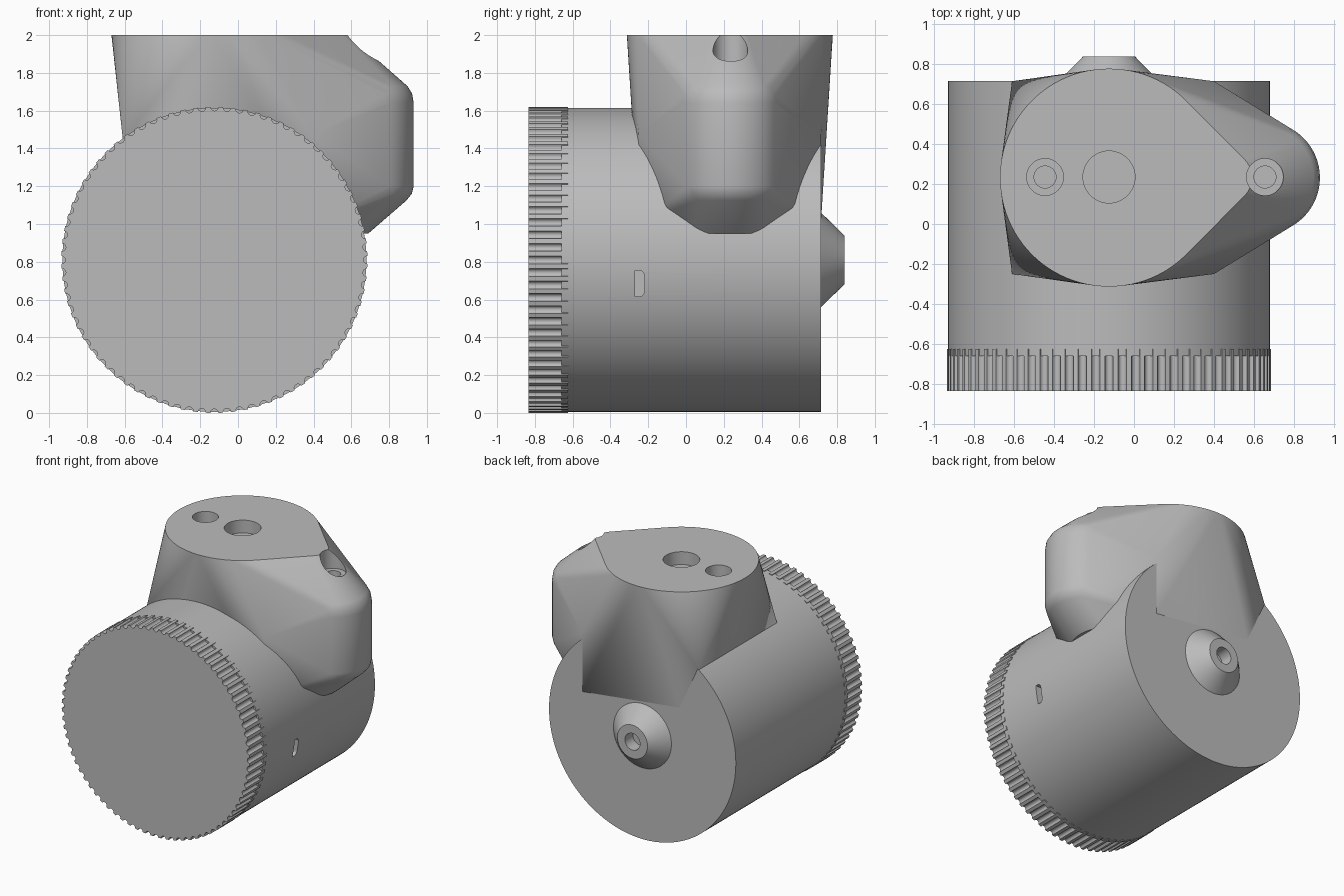
import bpy, bmesh
from math import sin, cos, pi, radians
from mathutils import Matrix, Vector

cube = bpy.data.objects.get("Cube")
if cube:
    bpy.data.objects.remove(cube, do_unlink=True)

CX, CZ = -0.125, 0.81      # axis of the round housing
MY = 0.232                 # centre line of the mount
FACE_Y = 0.715             # back face of the housing

grey = bpy.data.materials.new("plain grey")
grey.use_nodes = True
grey.diffuse_color = (0.5, 0.5, 0.5, 1)
grey.node_tree.nodes["Principled BSDF"].inputs["Base Color"].default_value = (0.5, 0.5, 0.5, 1)


def make_object(name, bm):
    bmesh.ops.recalc_face_normals(bm, faces=bm.faces)
    mesh = bpy.data.meshes.new(name)
    bm.to_mesh(mesh)
    bm.free()
    mesh.materials.append(grey)
    obj = bpy.data.objects.new(name, mesh)
    bpy.context.collection.objects.link(obj)
    return obj


def activate(obj):
    bpy.ops.object.select_all(action='DESELECT')
    obj.select_set(True)
    bpy.context.view_layer.objects.active = obj


def smooth(obj, angle=28):
    activate(obj)
    bpy.ops.object.shade_smooth_by_angle(angle=radians(angle))


def prism(name, points, direction):
    """Extrude a closed outline of 3D points along a direction."""
    bm = bmesh.new()
    face = bm.faces.new([bm.verts.new(p) for p in points])
    side = bmesh.ops.extrude_face_region(bm, geom=[face])
    verts = [g for g in side["geom"] if isinstance(g, bmesh.types.BMVert)]
    bmesh.ops.translate(bm, vec=direction, verts=verts)
    return make_object(name, bm)


def lathe(name, profile, steps=128):
    """Turn (radius, y) points around the housing axis."""
    bm = bmesh.new()
    verts = [bm.verts.new((CX + r, y, CZ)) for r, y in profile]
    edges = [bm.edges.new(pair) for pair in zip(verts, verts[1:])]
    bmesh.ops.spin(bm, geom=verts + edges, cent=(CX, 0, CZ), axis=(0, 1, 0),
                   angle=2 * pi, steps=steps, use_merge=True)
    bmesh.ops.remove_doubles(bm, verts=bm.verts, dist=1e-5)
    return make_object(name, bm)


def circle(x, y, r, z, n=96):
    return [(x + r * cos(2 * pi * i / n), y + r * sin(2 * pi * i / n), z) for i in range(n)]


def cut(obj, cutter):
    activate(obj)
    mod = obj.modifiers.new("cut", 'BOOLEAN')
    mod.operation, mod.solver, mod.object = 'DIFFERENCE', 'EXACT', cutter
    bpy.ops.object.modifier_apply(modifier=mod.name)
    bpy.data.objects.remove(cutter, do_unlink=True)


# Round housing with a small D-shaped slot on its left side
housing = lathe("housing", [(0, -0.66), (0.805, -0.66), (0.805, FACE_Y), (0, FACE_Y)], 160)
slot = [(0.5, -0.27, 0.615), (0.5, -0.27, 0.755)]
for z, start in ((0.725, 90), (0.645, 0)):
    slot += [(0.5, -0.25 + 0.03 * cos(radians(start - a)), z + 0.03 * sin(radians(start - a)))
             for a in range(0, 91, 15)]
cut(housing, prism("slot_cutter", slot, (0.4, 0, 0)))
smooth(housing)

# Knurled end cap: a disc with half-round notches around the rim
NOTCHES, R, NR = 76, 0.81, 0.021
outline = []
for i in range(NOTCHES):
    turn = Matrix.Rotation(2 * pi * i / NOTCHES, 2)
    for k in range(7):
        a = pi * k / 6
        p = turn @ Vector((R - NR * sin(a), -NR * cos(a)))
        outline.append((CX + p.x, -0.835, CZ + p.y))
cap = prism("knurled_cap", outline, (0, 0.21, 0))
smooth(cap, 35)

# Conical hub on the back, with a blind hole
hub = lathe("rear_hub", [(0.25, FACE_Y - 0.01), (0.25, FACE_Y), (0.13, 0.838),
                         (0.065, 0.838), (0.065, 0.74), (0, 0.74)], 64)
smooth(hub)

# Mount: hull of a teardrop top, a boxy foot and a rounded boss
points = circle(CX, MY, 0.545, 2) + circle(0.46, MY, 0.13, 2)
for side in (-1, 1):
    y = MY + side * 0.482
    points += [(-0.61, y, 1.45), (-0.45, y, 1.1), (0.4, y, 1.47), (0.4, y, 1.0)]
for x, r, z in ((0.62, 0.235, 1.765), (0.637, 0.26, 1.73), (0.647, 0.275, 1.69),
                (0.65, 0.28, 1.64), (0.65, 0.28, 1.2), (0.647, 0.273, 1.16),
                (0.637, 0.255, 1.125), (0.62, 0.24, 1.1), (0.4, 0.29, 0.95)):
    points += circle(x, MY, r, z, 64)
bm = bmesh.new()
for p in points:
    bm.verts.new(p)
hull = bmesh.ops.convex_hull(bm, input=bm.verts)
loose = {v for v in hull["geom_interior"] + hull["geom_unused"] if isinstance(v, bmesh.types.BMVert)}
bmesh.ops.delete(bm, geom=list(loose), context='VERTS')
bmesh.ops.dissolve_limit(bm, angle_limit=radians(0.5), verts=bm.verts, edges=bm.edges)
mount = make_object("mount", bm)

# Top holes: a wide centre hole and two stepped screw holes
for x, r, floor in ((CX, 0.13, 1.9), (-0.445, 0.092, 1.85), (-0.445, 0.055, 1.7),
                    (0.655, 0.092, 1.85), (0.655, 0.055, 1.7)):
    cut(mount, prism("hole_cutter", circle(x, MY + 0.003, r, floor, 48), (0, 0, 0.4)))
smooth(mount, 25)
